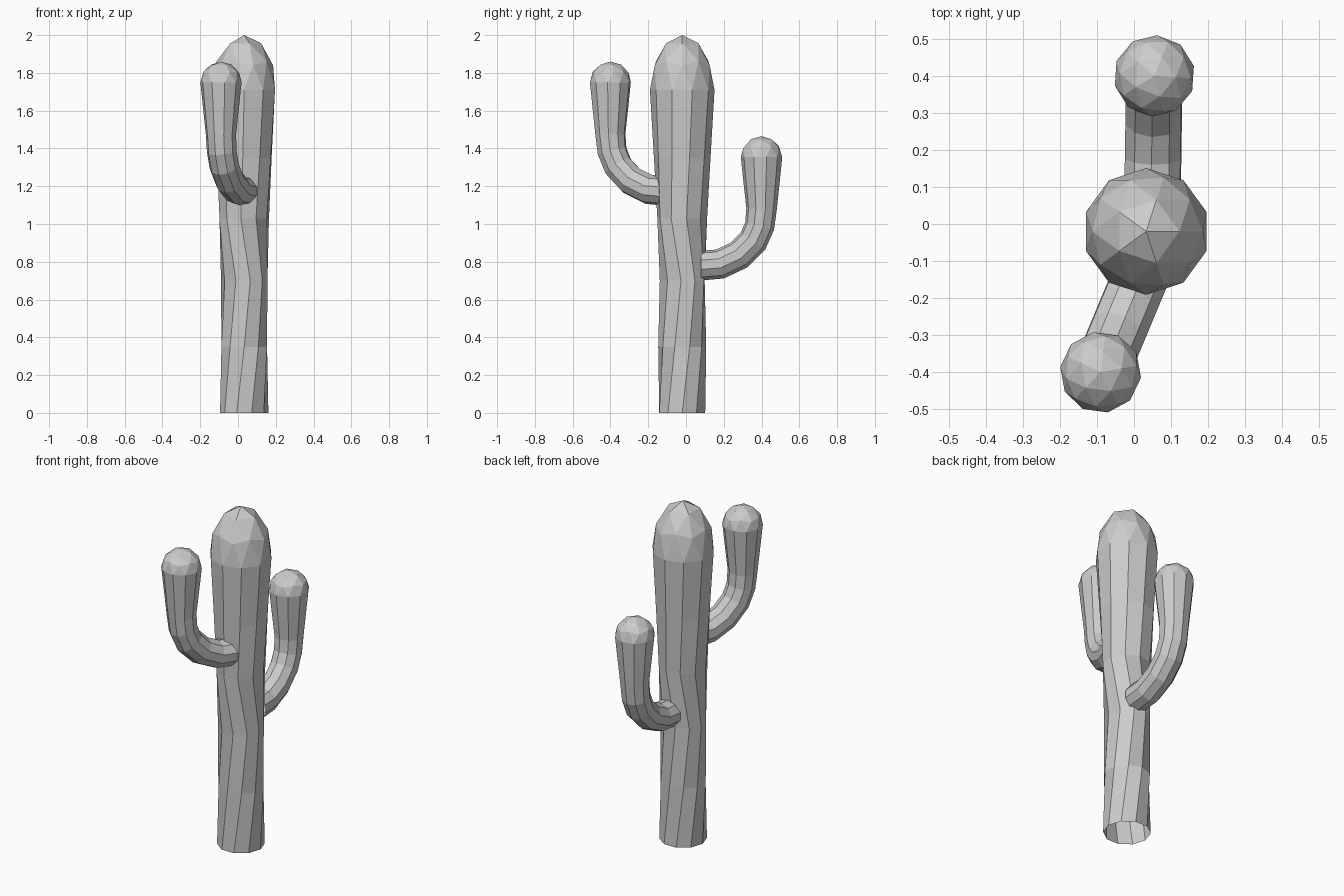
import bpy, bmesh
from math import radians, cos, sin, atan2
from mathutils import Vector, Matrix

if "Cube" in bpy.data.objects:
    bpy.data.objects.remove(bpy.data.objects["Cube"])

SIDES = 10


def cactus_limb(name, path, dome_height, location, yaw, phase):
    """Loft ten-sided rings along (reach, z, radius, twist), then cap with half an icosphere."""
    bm = bmesh.new()
    side = Vector((0, 1, 0))
    pts = [Vector((p[0], 0, p[1])) for p in path]
    rings = []
    for i, (_, _, r, twist) in enumerate(path):
        if i == len(path) - 1:
            t = Vector((0, 0, 1))
        else:
            t = (pts[i + 1] - pts[i]).normalized()
            if i > 0:
                t = (t + (pts[i] - pts[i - 1]).normalized()).normalized()
            elif abs(t.x) > abs(t.z):
                t = Vector((1, 0, 0))
        n = side.cross(t)
        ring = []
        for k in range(SIDES):
            a = radians(phase + twist + 360 * k / SIDES)
            ring.append(bm.verts.new(pts[i] + r * (cos(a) * n + sin(a) * side)))
        rings.append(ring)
    for lo, hi in zip(rings, rings[1:]):
        for k in range(SIDES):
            j = (k + 1) % SIDES
            bm.faces.new((lo[k], lo[j], hi[j], hi[k]))

    # faceted dome on the last ring
    r = path[-1][2]
    dome = bmesh.ops.create_icosphere(bm, subdivisions=2, radius=1.0)["verts"]
    bmesh.ops.delete(bm, geom=[v for v in dome if v.co.z < -0.01], context='VERTS')
    dome = [v for v in dome if v.is_valid]
    m = (Matrix.Translation(pts[-1]) @ Matrix.Rotation(radians(phase - 18), 4, 'Z')
         @ Matrix.Diagonal((r, r, dome_height, 1)))
    bmesh.ops.transform(bm, matrix=m, verts=dome)
    bmesh.ops.remove_doubles(bm, verts=bm.verts, dist=0.003)
    bmesh.ops.recalc_face_normals(bm, faces=bm.faces)

    mesh = bpy.data.meshes.new(name)
    bm.to_mesh(mesh)
    bm.free()
    obj = bpy.data.objects.new(name, mesh)
    obj.location = location
    obj.rotation_euler.z = yaw
    bpy.context.collection.objects.link(obj)
    return obj


# Trunk: slightly twisted column widening to the top, open at the base
trunk = [(0, 0, .128, -18), (0, .35, .127, 0), (0, .70, .123, 15),
         (0, 1.03, .133, -8), (0, 1.35, .15, -3), (0, 1.71, .171, 0)]
cactus_limb("trunk", trunk, .29, (.033, -.02, 0), 0, 18)

# Arms: same elbow shape, aimed at two tips
arm = [(0, 0, .079, 0), (.10, .008, .079, 0), (.20, .055, .079, 0),
       (.275, .13, .079, 0), (.31, .21, .079, 0), (.32, .30, .081, 0),
       (.32, .45, .097, 0), (.32, .575, .11, 0)]
for name, start, tip in (("front_arm", (.033, -.105, 1.175), (-.09, -.40)),
                         ("back_arm", (.05, .08, .78), (.055, .40))):
    yaw = atan2(tip[1] - start[1], tip[0] - start[0])
    cactus_limb(name, arm, .11, start, yaw, -3)
